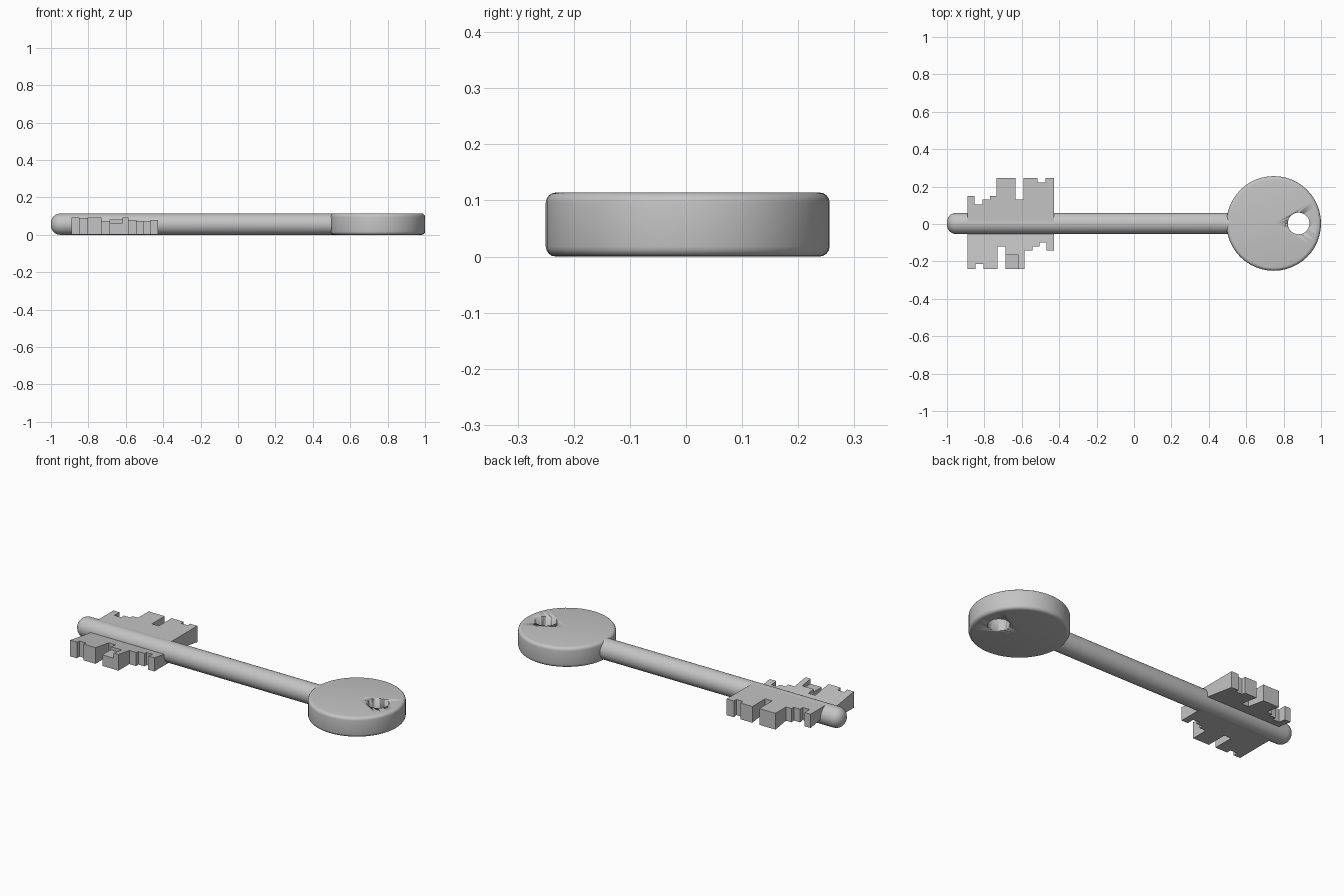
import bpy, bmesh, math
from mathutils import Matrix

cube = bpy.data.objects.get("Cube")
if cube:
    bpy.data.objects.remove(cube, do_unlink=True)

AXIS = 0.057      # height of the shaft axis, also its radius
TOP = 2 * AXIS
SLOPE = 0.15      # slope of the plane that divides the two bit wings

steel = bpy.data.materials.new("grey_steel")
steel.use_nodes = True
colour = (0.55, 0.55, 0.55, 1)
steel.diffuse_color = colour
steel.node_tree.nodes["Principled BSDF"].inputs["Base Color"].default_value = colour


def finish(bm, name, smooth=False):
    bmesh.ops.remove_doubles(bm, verts=bm.verts, dist=1e-5)
    bmesh.ops.recalc_face_normals(bm, faces=bm.faces)
    mesh = bpy.data.meshes.new(name)
    bm.to_mesh(mesh)
    bm.free()
    obj = bpy.data.objects.new(name, mesh)
    bpy.context.collection.objects.link(obj)
    mesh.materials.append(steel)
    if smooth:
        bpy.ops.object.select_all(action='DESELECT')
        obj.select_set(True)
        bpy.context.view_layer.objects.active = obj
        bpy.ops.object.shade_smooth_by_angle(angle=math.radians(35))
    return obj


def lathe(name, profile, matrix, sides):
    """Turn a (radius, height) profile about its own z axis, then place it."""
    bm = bmesh.new()
    verts = [bm.verts.new((r, 0, h)) for r, h in profile]
    edges = [bm.edges.new(pair) for pair in zip(verts, verts[1:])]
    bmesh.ops.spin(bm, geom=verts + edges, axis=(0, 0, 1), cent=(0, 0, 0),
                   angle=math.tau, steps=sides, use_merge=True)
    bm.transform(matrix)
    return finish(bm, name, True)


def arc(r, h, size, start, end, steps=4):
    angles = [math.radians(start + (end - start) * i / steps) for i in range(steps + 1)]
    return [(r + size * math.cos(a), h + size * math.sin(a)) for a in angles]


def slab(name, outline, low, high):
    """Prism over an xy outline; low and high give the heights from y."""
    bm = bmesh.new()
    rings = [[bm.verts.new((x, y, f(y))) for x, y in outline] for f in (low, high)]
    for ring in rings:
        bm.faces.new(ring)
    n = len(outline)
    for i in range(n):
        j = (i + 1) % n
        bm.faces.new((rings[0][i], rings[0][j], rings[1][j], rings[1][i]))
    return finish(bm, name)


def toothed(start, teeth):
    """Stepped outline from (end x, y) pairs, closed along the shaft axis."""
    points, x = [(start, 0)], start
    for end, y in teeth:
        points += [(x, y), (end, y)]
        x = end
    return points + [(x, 0)]


# Round grip with softened rims
R, B = 0.253, 0.018
profile = [(0, 0)] + arc(R - B, B, B, -90, 0) + arc(R - B, TOP - B, B, 0, 90) + [(0, TOP)]
grip = lathe("grip", profile, Matrix.Translation((1 - R, 0.003, 0)), 48)

# Hole for a ring
hole = lathe("hole_cutter", [(0, -0.1), (0.058, -0.1), (0.058, 0.3), (0, 0.3)],
             Matrix.Translation((0.88, 0.003, 0)), 32)
hole.hide_render = True
hole.hide_viewport = True
cut = grip.modifiers.new("ring_hole", 'BOOLEAN')
cut.object = hole
cut.operation = 'DIFFERENCE'
cut.solver = 'EXACT'

# Shaft with a rounded tip
tip = 0.05
profile = [(0, -1)] + arc(AXIS - tip, -1 + tip, tip, -90, 0, 6) + [(AXIS, 0.55), (0, 0.55)]
lathe("shaft", profile,
      Matrix.Translation((0, 0.003, AXIS)) @ Matrix.Rotation(math.pi / 2, 4, 'Y'), 32)

# Bit wings, on either side of a sloping plane through the shaft
plane = lambda y: AXIS - SLOPE * y
bottom = lambda y: 0.001
top = lambda y: TOP - 0.001

back_teeth = [(-0.853, 0.15), (-0.81, 0.105), (-0.77, 0.13), (-0.735, 0.15),
              (-0.634, 0.245), (-0.59, 0.13), (-0.515, 0.245), (-0.473, 0.222),
              (-0.428, 0.245)]
front_teeth = [(-0.848, -0.24), (-0.805, -0.214), (-0.73, -0.24), (-0.687, -0.12),
               (-0.617, -0.165), (-0.585, -0.24), (-0.543, -0.142), (-0.505, -0.12),
               (-0.468, -0.10), (-0.428, -0.142)]
slab("back_bit", toothed(-0.89, back_teeth), plane, top)
slab("front_bit", toothed(-0.89, front_teeth), bottom, plane)

# Lowered tooth on the front wing
slab("low_tooth", [(-0.687, -0.24), (-0.617, -0.24), (-0.617, -0.165), (-0.687, -0.165)],
     bottom, lambda y: 0.064)
